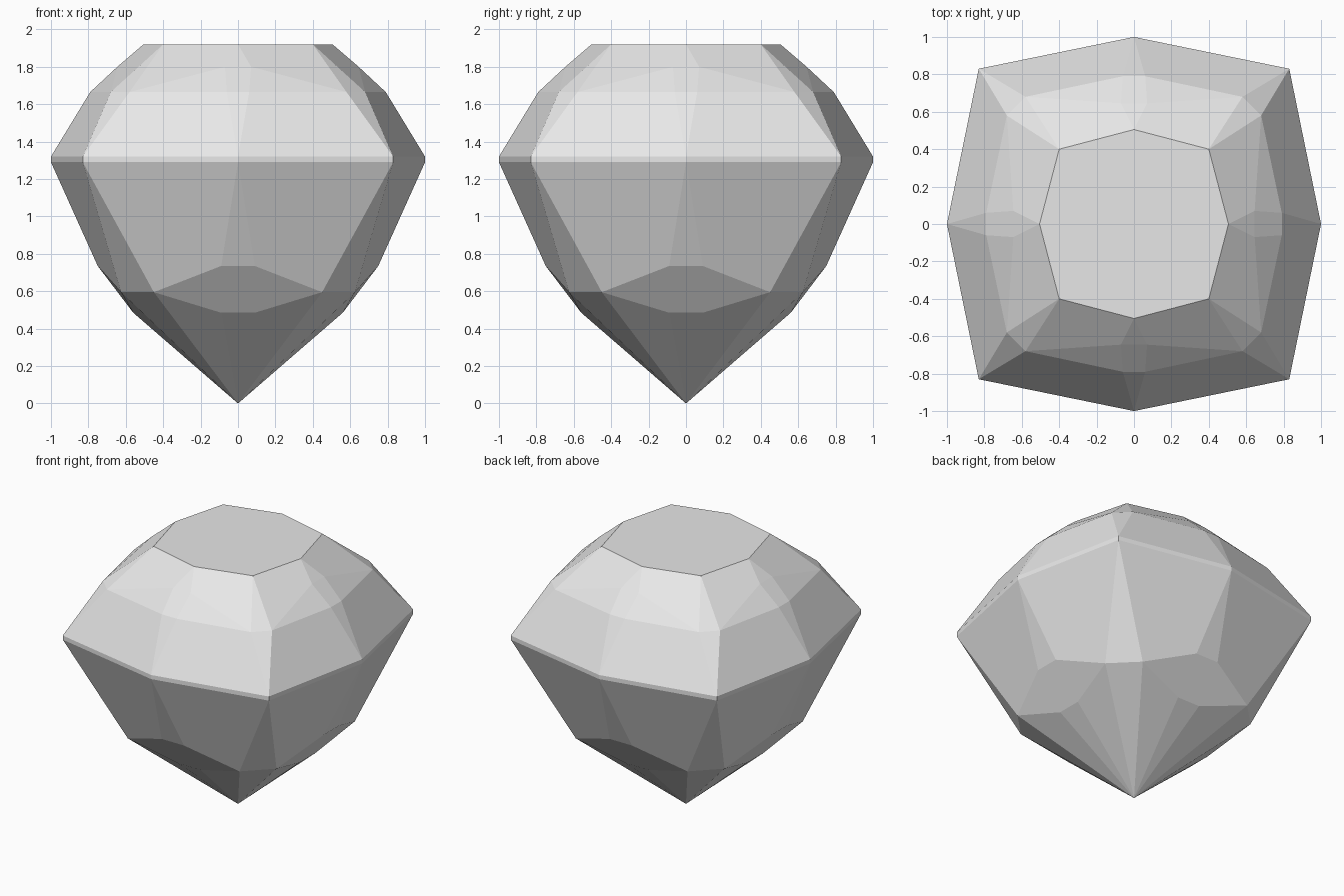
import bpy
import bmesh
from math import pi
from mathutils import Matrix, Vector

cube = bpy.data.objects.get("Cube")
if cube:
    bpy.data.objects.remove(cube, do_unlink=True)

# Gem colour
grey = bpy.data.materials.new("pale_grey")
grey.use_nodes = True
grey.diffuse_color = (0.8, 0.8, 0.8, 1)
grey.node_tree.nodes["Principled BSDF"].inputs["Base Color"].default_value = (0.8, 0.8, 0.8, 1)


def across(p):
    """Mirror in the front mid-plane."""
    return Vector((-p.x, p.y, p.z))


def diagonal(p):
    """Mirror in the front corner plane."""
    return Vector((-p.y, -p.x, p.z))


# Corner points of one eighth of the stone, from the front mid-plane to the corner
table_mid = Vector((0, -0.505, 1.92))
table_corner = Vector((0.4, -0.4, 1.92))
star = Vector((0.07, -0.645, 1.80))
crown_mid = Vector((0.06, -0.79, 1.665))
crown_corner = Vector((0.58, -0.68, 1.665))
girdle_mid = Vector((0, -1, 1.32))
girdle_corner = Vector((0.83, -0.83, 1.32))
drop = Vector((0, 0, 0.03))
under_mid = girdle_mid - drop
under_corner = girdle_corner - drop
pavilion_mid = Vector((0.09, -0.75, 0.735))
pavilion_corner = Vector((0.45, -0.625, 0.595))
pavilion_low = Vector((0.09, -0.56, 0.485))
culet = Vector((0, 0, 0))

# Facets repeated on both sides of the mid-plane
side_facets = [
    (table_mid, table_corner, crown_corner, star),
    (star, crown_corner, crown_mid),
    (crown_mid, crown_corner, girdle_corner, girdle_mid),
    (girdle_mid, girdle_corner, under_corner, under_mid),
    (under_mid, under_corner, pavilion_corner, pavilion_mid),
    (pavilion_corner, pavilion_low, culet),
]

# Facets that straddle the mid-plane or the corner plane
centre_facets = [
    (table_mid, star, across(star)),
    (star, crown_mid, across(crown_mid), across(star)),
    (crown_mid, girdle_mid, across(crown_mid)),
    (under_mid, pavilion_mid, across(pavilion_mid)),
    (pavilion_mid, pavilion_corner, pavilion_low,
     across(pavilion_low), across(pavilion_corner), across(pavilion_mid)),
    (pavilion_low, culet, across(pavilion_low)),
    (table_corner, crown_corner, diagonal(crown_corner)),
    (crown_corner, girdle_corner, diagonal(crown_corner)),
    (under_corner, pavilion_corner, diagonal(pavilion_corner)),
    (pavilion_corner, culet, diagonal(pavilion_corner)),
]

bm = bmesh.new()


def add_facet(points):
    bm.faces.new([bm.verts.new(p) for p in points])


# Crown, girdle and pavilion: four equal quarters
table = []
for quarter in range(4):
    turn = Matrix.Rotation(quarter * pi / 2, 3, "Z")
    for facet in side_facets:
        add_facet([turn @ p for p in facet])
        add_facet([turn @ across(p) for p in facet])
    for facet in centre_facets:
        add_facet([turn @ p for p in facet])
    table += [turn @ table_mid, turn @ table_corner]

# Flat table on top
add_facet(table)

bmesh.ops.remove_doubles(bm, verts=bm.verts[:], dist=0.001)
bmesh.ops.recalc_face_normals(bm, faces=bm.faces[:])

mesh = bpy.data.meshes.new("cut_gem")
bm.to_mesh(mesh)
bm.free()
mesh.materials.append(grey)
gem = bpy.data.objects.new("cut_gem", mesh)
bpy.context.collection.objects.link(gem)
